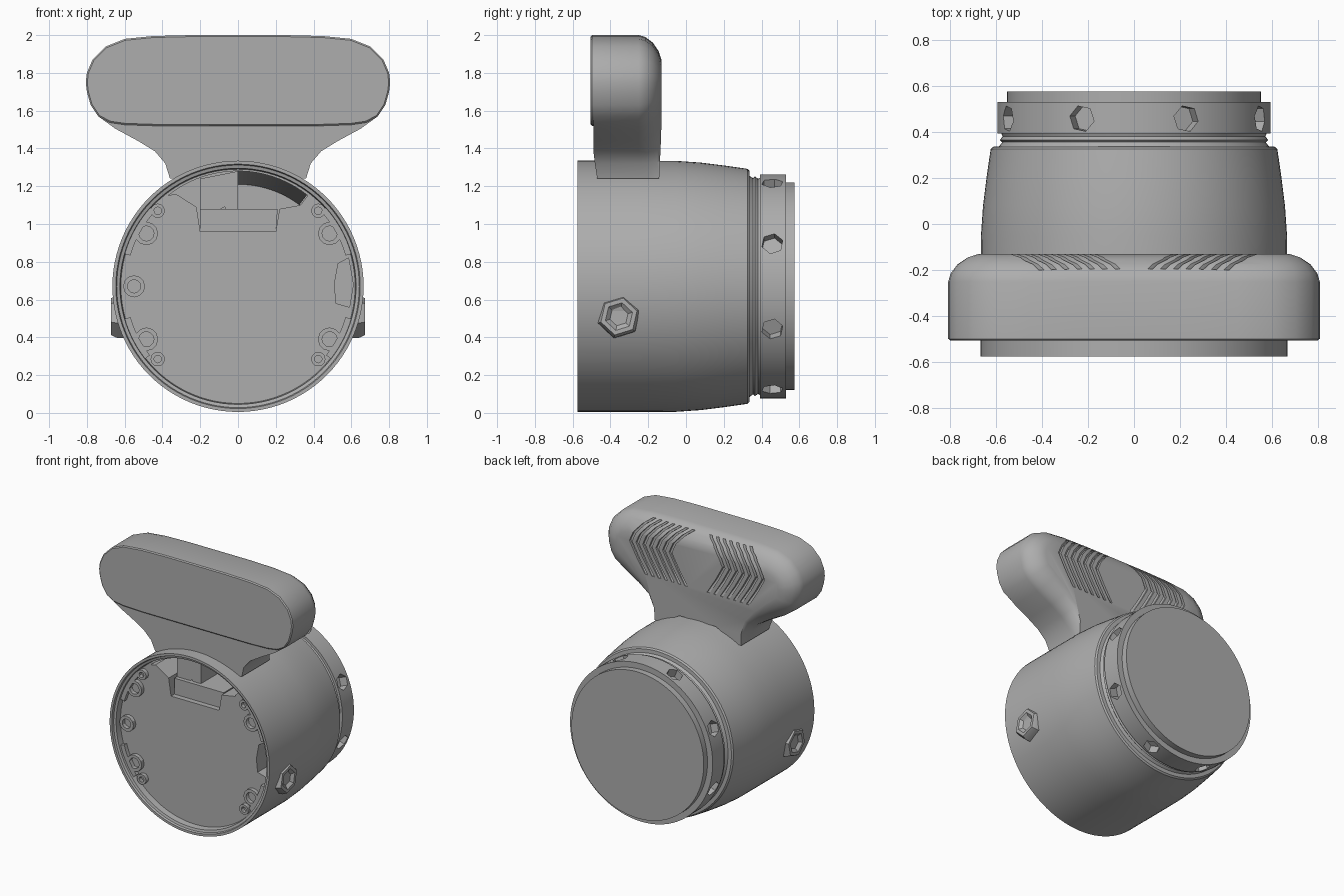
import bpy, bmesh, math
from mathutils import Vector, Matrix

cube = bpy.data.objects.get("Cube")
if cube:
    bpy.data.objects.remove(cube, do_unlink=True)

GREY = (0.42, 0.42, 0.42, 1)
mat = bpy.data.materials.new("plain grey")
mat.use_nodes = True
mat.diffuse_color = GREY
mat.node_tree.nodes["Principled BSDF"].inputs["Base Color"].default_value = GREY
AXIS_Z = 0.67


def loft(name, rings, closed=False):
    """Skin a list of equal-length vertex rings; cap the ends unless closed."""
    bm = bmesh.new()
    loops = [[bm.verts.new(p) for p in ring] for ring in rings]
    n = len(loops[0])
    pairs = list(zip(loops, loops[1:]))
    if closed:
        pairs.append((loops[-1], loops[0]))
    else:
        bm.faces.new(loops[0])
        bm.faces.new(loops[-1])
    for a, b in pairs:
        for i in range(n):
            j = (i + 1) % n
            bm.faces.new((a[i], a[j], b[j], b[i]))
    bmesh.ops.recalc_face_normals(bm, faces=bm.faces)
    mesh = bpy.data.meshes.new(name)
    bm.to_mesh(mesh)
    bm.free()
    mesh.materials.append(mat)
    ob = bpy.data.objects.new(name, mesh)
    bpy.context.collection.objects.link(ob)
    return ob


def prism(name, pts, y0, y1):
    return loft(name, [[(x, y, z) for x, z in pts] for y in (y0, y1)])


def circle(x, z, r, n, turn=0.0):
    return [(x + r * math.cos(turn + math.tau * i / n),
             z + r * math.sin(turn + math.tau * i / n)) for i in range(n)]


def lathe(name, profile, n=96):
    rings = [[(x, y, z) for x, z in circle(0, AXIS_Z, r, n)] for y, r in profile]
    return loft(name, rings)


def sector(name, a0, a1, y0, y1, outer, inner0, inner1, n=16):
    """Curved bar on the inside of the drum; inner radius may taper."""
    rings = []
    for i in range(n + 1):
        a = math.radians(a0 + (a1 - a0) * i / n)
        section = ((inner0, y0), (outer, y0), (outer, y1), (inner1, y1))
        rings.append([(r * math.cos(a), y, AXIS_Z + r * math.sin(a)) for r, y in section])
    return loft(name, rings)


def tube(name, x, z, r, hole, y0, y1, n=12):
    """Open-centred boss along y."""
    return loft(name, [[(px, y, pz) for px, pz in circle(x, z, rad, n)]
                       for rad, y in ((r, y0), (r, y1), (hole, y1), (hole, y0))], closed=True)


def cut(target, cutters):
    """Subtract every cutter and discard it."""
    bpy.context.view_layer.objects.active = target
    for c in cutters:
        c.hide_render = True
        mod = target.modifiers.new("cut", "BOOLEAN")
        mod.operation = "DIFFERENCE"
        mod.solver = "EXACT"
        mod.object = c
        bpy.ops.object.modifier_apply(modifier=mod.name)
        bpy.data.objects.remove(c, do_unlink=True)


# Drum: recessed front, tapered shell, grooved collar and flat rear disc
drum = lathe("drum_body", [
    (-0.51, 0.62), (-0.555, 0.625), (-0.56, 0.642), (-0.575, 0.647), (-0.575, 0.665),
    (-0.25, 0.665), (-0.05, 0.664), (0.08, 0.655), (0.2, 0.64), (0.325, 0.622),
    (0.335, 0.612), (0.337, 0.585), (0.355, 0.572), (0.365, 0.582), (0.38, 0.57),
    (0.392, 0.575), (0.393, 0.593), (0.53, 0.593), (0.53, 0.55), (0.575, 0.55)])

# Collar holes, front pocket and side port
cutters = []
for i in range(8):
    hole = prism("collar_hole", circle(0, 0, 0.058, 6, 0.2), -0.06, 0.1)
    a = math.radians(22.5 + 45 * i)
    out = Vector((math.cos(a), 0, math.sin(a)))
    side = Vector((-math.sin(a), 0, math.cos(a)))
    rot = Matrix((side, out, Vector((0, 1, 0)))).transposed().to_4x4()
    hole.data.transform(Matrix.Translation(out * 0.59 + Vector((0, 0.457, AXIS_Z))) @ rot)
    cutters.append(hole)
arc = [(0.6 * math.cos(math.radians(a)), AXIS_Z + 0.61 * math.sin(math.radians(a)))
       for a in range(52, 129, 4)]
pocket = [(0.2, 0.96), (0.22, 1.08), (0.33, 1.1)] + arc + [(-0.33, 1.16), (-0.22, 1.09), (-0.2, 0.96)]
cutters.append(prism("pocket_cutter", pocket, -0.6, -0.12))
cutters.append(prism("port_cutter", [(0.52, 0.58), (0.59, 0.56), (0.61, 0.68), (0.585, 0.82),
                                     (0.53, 0.79), (0.51, 0.68)], -0.6, -0.4))
for c in cutters:
    bm = bmesh.new()
    bm.from_mesh(c.data)
    bmesh.ops.recalc_face_normals(bm, faces=bm.faces)
    bm.to_mesh(c.data)
    bm.free()
cut(drum, cutters)

# Pocket contents: sloping shell, inner panel, lower tray
sector("pocket_shell", 53, 90, -0.46, -0.13, 0.63, 0.62, 0.54)
prism("pocket_panel", [(-0.2, 1.03), (-0.07, 1.09), (-0.06, 1.05), (0, 1.03), (0, 1.28), (-0.2, 1.24)],
      -0.44, -0.11)
prism("pocket_tray", [(-0.2, 0.95), (0.2, 0.95), (0.21, 1.08), (-0.2, 1.08)], -0.47, -0.11)

# Screw bosses and side rails around the front recess
for s in (-1, 1):
    label = "left" if s > 0 else "right"
    mid = 0 if s > 0 else 180
    for k, (lo, hi) in enumerate(((-38, -16), (16, 42))):
        sector(f"{label}_rail_{k}", mid + s * lo, mid + s * hi, -0.54, -0.505, 0.628, 0.592, 0.592)
    bosses = [(0.485, 0.95, 0.062, 0.04), (0.485, 0.39, 0.062, 0.04),
              (0.425, 1.07, 0.038, 0.02), (0.425, 0.285, 0.038, 0.02)]
    if s < 0:
        bosses.append((0.55, 0.67, 0.058, 0.035))
    for k, (x, z, r, hole) in enumerate(bosses):
        tube(f"{label}_boss_{k}", s * x, z, r, hole, -0.54, -0.505)

# Hexagonal side knobs with a shallow socket
for s in (-1, 1):
    rings = []
    for r, x in ((0.118, 0.6), (0.116, 0.64), (0.1, 0.672), (0.075, 0.672), (0.05, 0.652)):
        rings.append([(s * x, -0.355 + u, 0.51 + v) for u, v in circle(0, 0, r, 6, 0.3)])
    loft(("left" if s > 0 else "right") + "_side_knob", rings)

# Wing: outline skinned from front to a rounded back
TOP = [(0.25, 2.0), (0.45, 1.995), (0.6, 1.98), (0.7, 1.94), (0.77, 1.87), (0.8, 1.8),
       (0.806, 1.75), (0.8, 1.7), (0.78, 1.63), (0.74, 1.57)]
NECK = [(0.65, 1.505), (0.53, 1.44), (0.44, 1.385), (0.385, 1.32), (0.36, 1.24), (0.3, 1.24), (0.15, 1.31)]
PLATE_LOW = [(0.68, 1.537), (0.6, 1.525), (0.45, 1.52)]


def both(half):
    return half + [(-x, z) for x, z in reversed(half)]


def inset(pts, d):
    """Move the outline inward, fading out towards the foot of the neck."""
    res = []
    n = len(pts)
    for i, (x, z) in enumerate(pts):
        t = Vector(pts[(i + 1) % n]) - Vector(pts[i - 1])
        t.normalize()
        k = d * min(1, max(0, (z - 1.28) / 0.2))
        res.append((x + t.y * k, z - t.x * k))
    return res


outline = both(TOP + NECK)
rings = []
for y, d in ((-0.49, 0.0), (-0.25, 0.0), (-0.215, 0.01), (-0.175, 0.04), (-0.145, 0.085), (-0.13, 0.13)):
    rings.append([(x, y - 0.012 * max(0, 1.5 - z) / 0.26 if y > -0.2 else
                   y + 0.02 * max(0, 1.37 - z) / 0.13, z) for x, z in inset(outline, d)])
wing = loft("wing", rings)
front_plate = both(TOP + PLATE_LOW)
loft("wing_front_plate", [[(x, y, z) for x, z in inset(front_plate, d)]
                          for y, d in ((-0.47, 0.0), (-0.498, 0.0), (-0.505, 0.008))])

# Chevron grooves across the back of the wing
grooves = []
for s in (-1, 1):
    for i in range(7):
        x0 = 0.07 + 0.055 * i
        path = [(x0, 1.975, -0.215), (x0 + 0.06, 1.93, -0.185), (x0 + 0.12, 1.86, -0.152),
                (x0 + 0.15, 1.79, -0.15), (x0 + 0.09, 1.68, -0.15), (x0 + 0.02, 1.57, -0.14)]
        grooves.append(loft("groove_cutter", [
            [(s * (x - 0.01), y - 0.004, z), (s * (x + 0.012), y + 0.004, z),
             (s * (x + 0.012), 0.05, z), (s * (x - 0.01), 0.05, z)] for x, z, y in path]))
cut(wing, grooves)

# Smooth shading with sharp edges kept
bpy.ops.object.select_all(action="DESELECT")
for ob in bpy.context.scene.objects:
    if ob.type == "MESH" and mat.name in ob.data.materials:
        ob.select_set(True)
        bpy.context.view_layer.objects.active = ob
bpy.ops.object.shade_smooth_by_angle(angle=math.radians(30))
